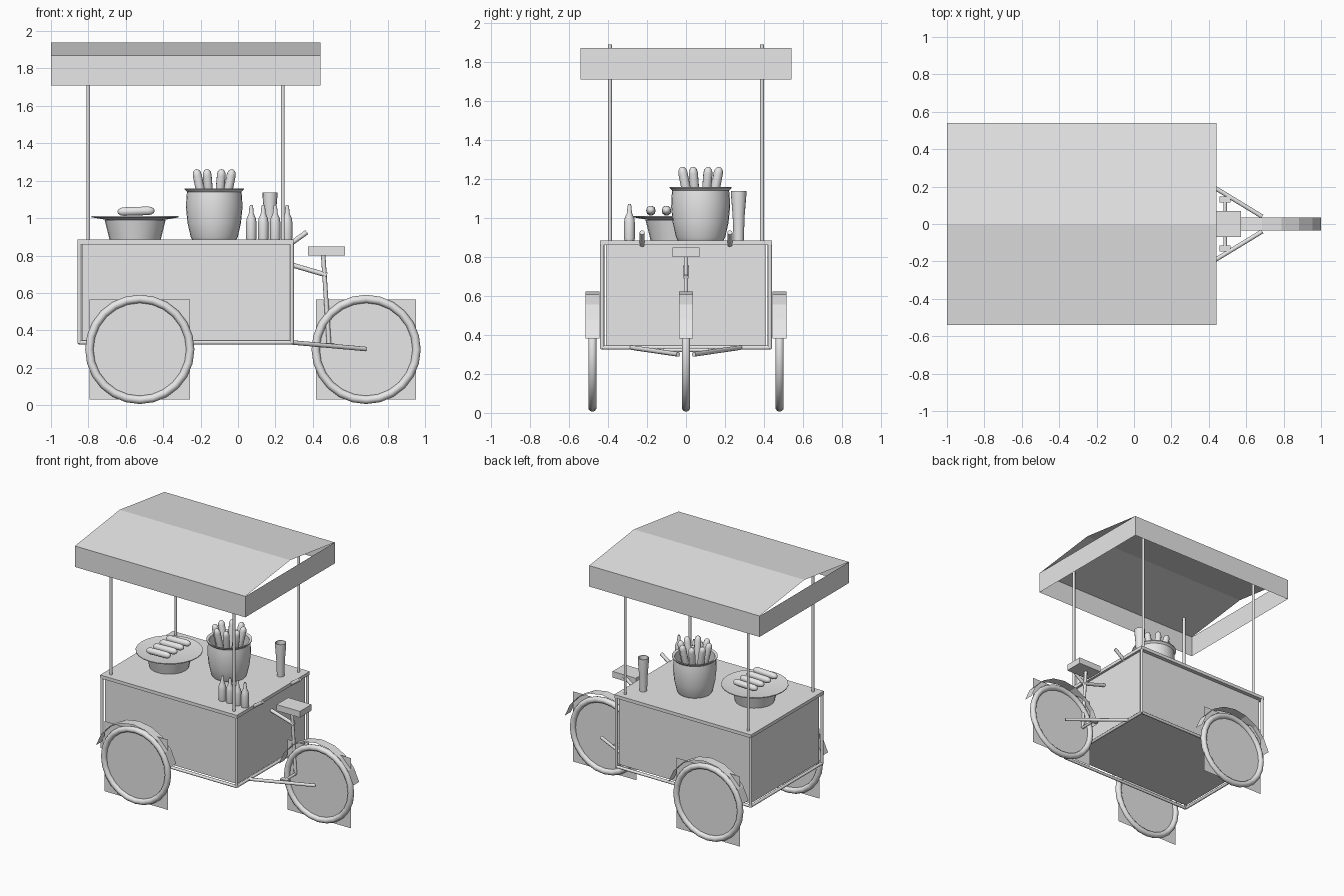
import bpy, bmesh, math
from mathutils import Vector

if "Cube" in bpy.data.objects:
    bpy.data.objects.remove(bpy.data.objects["Cube"])

grey = bpy.data.materials.new("plain_grey")
grey.use_nodes = True
grey.diffuse_color = (0.8, 0.8, 0.8, 1)
grey.node_tree.nodes["Principled BSDF"].inputs["Base Color"].default_value = (0.8, 0.8, 0.8, 1)


def finish(obj, name, smooth=True):
    obj.name = name
    obj.data.materials.clear()
    obj.data.materials.append(grey)
    if smooth:
        bpy.ops.object.select_all(action="DESELECT")
        obj.select_set(True)
        bpy.context.view_layer.objects.active = obj
        bpy.ops.object.shade_smooth_by_angle(angle=math.radians(40))
    return obj


def mesh(name, verts, faces, smooth=False):
    data = bpy.data.meshes.new(name)
    data.from_pydata(verts, [], faces)
    obj = bpy.data.objects.new(name, data)
    bpy.context.collection.objects.link(obj)
    return finish(obj, name, smooth)


def box(name, low, high):
    low, high = Vector(low), Vector(high)
    bpy.ops.mesh.primitive_cube_add(size=1, location=(low + high) / 2)
    obj = bpy.context.object
    obj.data.transform(obj.matrix_world.to_3x3().to_4x4())
    for v in obj.data.vertices:
        v.co = v.co * (high - low)
    return finish(obj, name, False)


def tube(name, start, end, radius=0.011, sides=10):
    start, end = Vector(start), Vector(end)
    way = end - start
    bpy.ops.mesh.primitive_cylinder_add(vertices=sides, radius=radius, depth=way.length,
                                        location=(start + end) / 2,
                                        rotation=way.to_track_quat("Z", "Y").to_euler())
    return finish(bpy.context.object, name)


def lathe(name, profile, centre, sides=24):
    # spin a (radius, height) profile about a vertical axis
    verts, faces = [], []
    for r, h in profile:
        for i in range(sides):
            a = math.tau * i / sides
            verts.append((centre[0] + r * math.cos(a), centre[1] + r * math.sin(a), centre[2] + h))
    for k in range(len(profile) - 1):
        for i in range(sides):
            j = (i + 1) % sides
            faces.append((k * sides + i, k * sides + j, (k + 1) * sides + j, (k + 1) * sides + i))
    obj = mesh(name, verts, faces)
    bm = bmesh.new()
    bm.from_mesh(obj.data)
    bmesh.ops.remove_doubles(bm, verts=bm.verts, dist=0.0002)
    bm.to_mesh(obj.data)
    bm.free()
    return finish(obj, name)


def sausage(name, start, end, radius):
    # rounded stick between two points
    start, end = Vector(start), Vector(end)
    half = (end - start).length / 2
    steps = [math.pi * k / 6 for k in range(4)]
    cap = [(radius * math.sin(a), -half + radius * 1.4 * (1 - math.cos(a))) for a in steps]
    profile = cap + [(r, -h) for r, h in reversed(cap)]
    obj = lathe(name, profile, (0, 0, 0), 10)
    obj.location = (start + end) / 2
    obj.rotation_euler = (end - start).to_track_quat("Z", "Y").to_euler()
    return obj


# canopy: open gable sheet with a hanging valance
LEFT, RIGHT, DEPTH, EAVE, RIDGE, HEM = -1.0, 0.44, 0.54, 1.87, 1.94, 1.71
roof = [(x, y, z) for y, z in ((-DEPTH, EAVE), (0, RIDGE), (DEPTH, EAVE)) for x in (LEFT, RIGHT)]
mesh("canopy_roof", roof, [(0, 1, 3, 2), (2, 3, 5, 4)])
corners = [(LEFT, -DEPTH), (RIGHT, -DEPTH), (RIGHT, DEPTH), (LEFT, DEPTH)]
mesh("canopy_valance", [(x, y, z) for z in (HEM, EAVE) for x, y in corners],
     [(i, (i + 1) % 4, (i + 1) % 4 + 4, i + 4) for i in range(4)])
for x in (-0.80, 0.24):
    for y in (-0.39, 0.39):
        tube("canopy_pole", (x, y, 0.87), (x, y, 1.888), 0.01)

# cart body with a tube frame around it
box("cart_body", (-0.835, -0.41, 0.345), (0.28, 0.41, 0.865))
box("counter_top", (-0.857, -0.44, 0.86), (0.298, 0.44, 0.885))
for y in (-0.43, 0.43):
    tube("bottom_rail", (-0.85, y, 0.335), (0.29, y, 0.335))
    for x in (-0.848, 0.288):
        tube("corner_tube", (x, y, 0.33), (x, y, 0.865))
for x in (-0.848, 0.288):
    tube("cross_rail", (x, -0.43, 0.335), (x, 0.43, 0.335))


# wheels: tyre, spoke sheet and mudguard
def wheel(name, x, y):
    z, half, reach, wide = 0.298, 0.268, 0.325, 0.036
    bpy.ops.mesh.primitive_torus_add(location=(x, y, z), rotation=(math.pi / 2, 0, 0),
                                     major_segments=24, minor_segments=10,
                                     major_radius=0.27, minor_radius=0.022)
    finish(bpy.context.object, name + "_tyre")
    mesh(name + "_spoke_sheet", [(x - half, y, z - half), (x + half, y, z - half),
                                 (x + half, y, z + half), (x - half, y, z + half)], [(0, 1, 2, 3)])
    arc = [math.radians(15 + 150 * k / 8) for k in range(9)]
    verts = [(x + reach * math.cos(a), y + s, z + reach * math.sin(a))
             for a in arc for s in (-wide, wide)]
    mesh(name + "_mudguard", verts,
         [(2 * k, 2 * k + 1, 2 * k + 3, 2 * k + 2) for k in range(8)])


wheel("right_cart_wheel", -0.525, -0.48)
wheel("left_cart_wheel", -0.525, 0.48)
wheel("drive_wheel", 0.685, 0)

# cycle frame, saddle, pedals and handles
tube("top_tube", (0.28, 0, 0.752), (0.475, 0, 0.695), 0.013)
tube("seat_post", (0.455, 0, 0.81), (0.487, 0, 0.32), 0.012)
box("saddle", (0.375, -0.07, 0.80), (0.572, 0.07, 0.847))
tube("crank_axle", (0.487, -0.13, 0.322), (0.487, 0.13, 0.322), 0.01)
for s in (-1, 1):
    tube("wheel_stay", (0.29, s * 0.28, 0.335), (0.685, s * 0.04, 0.30), 0.012)
    box("pedal", (0.458, s * 0.13 - 0.016, 0.312), (0.515, s * 0.13 + 0.016, 0.332))
    tube("push_handle", (0.28, s * 0.225, 0.862), (0.368, s * 0.225, 0.925), 0.013)

# griddle bowl and plate with four sausages
lathe("griddle_bowl", [(0, 0), (0.137, 0), (0.163, 0.105), (0.155, 0.105)], (-0.55, -0.045, 0.885))
lathe("griddle_plate", [(0, 0), (0.15, 0.002), (0.233, 0.016), (0.233, 0.022), (0.15, 0.01), (0, 0.008)],
      (-0.55, -0.045, 0.988))
for k in range(4):
    y = -0.18 + 0.08 * k
    sausage("griddle_sausage", (-0.645, y, 1.034), (-0.445, y, 1.04), 0.024)

# deep pot holding a ring of leaning sausages
PX, PY = -0.127, 0.075
lathe("deep_pot", [(0, 0), (0.118, 0), (0.126, 0.015), (0.143, 0.09), (0.151, 0.17), (0.149, 0.225),
                   (0.146, 0.255), (0.159, 0.268), (0.159, 0.274), (0.14, 0.268), (0.14, 0.17),
                   (0, 0.17)], (PX, PY, 0.885), 28)
for k in range(8):
    a = math.radians(22.5 + 45 * k)
    c, s = math.cos(a), math.sin(a)
    sausage("pot_sausage", (PX + 0.06 * c, PY + 0.06 * s, 1.05),
            (PX + 0.105 * c, PY + 0.105 * s, 1.262), 0.024)

# sauce bottles and a tall cup
for k in range(4):
    lathe("sauce_bottle", [(0, 0), (0.026, 0), (0.028, 0.01), (0.028, 0.09), (0.024, 0.115),
                           (0.013, 0.14), (0.01, 0.175), (0.007, 0.185), (0, 0.185)],
          (0.071 + 0.064 * k, -0.29, 0.885), 12)
lathe("tall_cup", [(0, 0), (0.026, 0), (0.031, 0.13), (0.039, 0.225), (0.039, 0.252), (0.034, 0.252),
                   (0.03, 0.2), (0, 0.2)], (0.171, 0.27, 0.885), 16)
